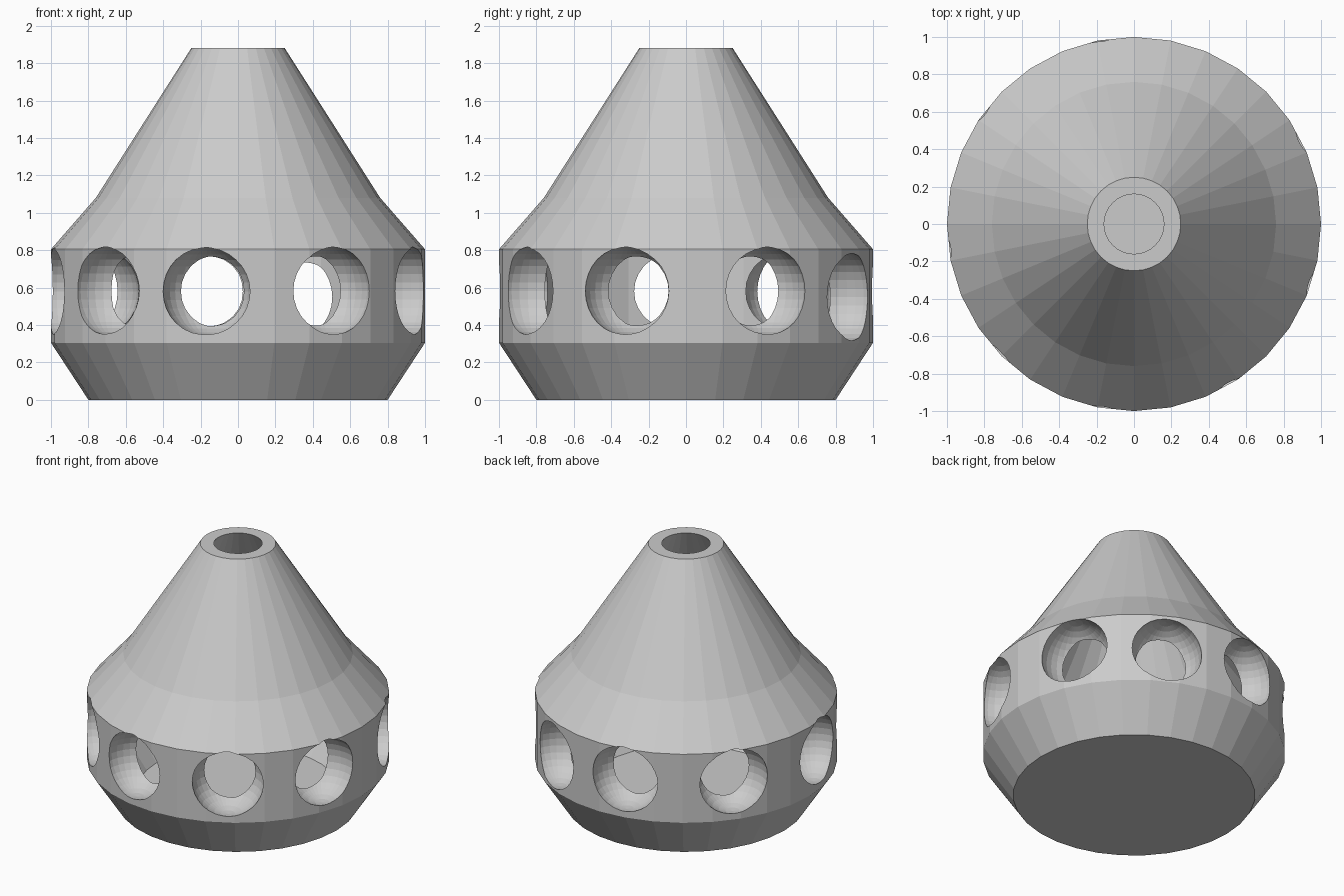
import bpy, bmesh
from math import sin, cos, pi, radians
from mathutils import Matrix

cube = bpy.data.objects.get("Cube")
if cube:
    bpy.data.objects.remove(cube)

grey = bpy.data.materials.new("light_grey")
grey.use_nodes = True
grey.diffuse_color = (0.6, 0.6, 0.6, 1)
grey.node_tree.nodes["Principled BSDF"].inputs["Base Color"].default_value = grey.diffuse_color


def make_object(name, bm):
    bmesh.ops.recalc_face_normals(bm, faces=bm.faces)
    mesh = bpy.data.meshes.new(name)
    bm.to_mesh(mesh)
    bm.free()
    mesh.materials.append(grey)
    obj = bpy.data.objects.new(name, mesh)
    bpy.context.collection.objects.link(obj)
    return obj


# Hollow faceted body: outer wall up, over the neck rim, inner wall down to the floor
SIDES = 32
profile = [(0.8, 0), (1, 0.305), (1, 0.805), (0.76, 1.08), (0.25, 1.88),
           (0.16, 1.88), (0.6, 1.07), (0.8, 0.8), (0.8, 0.3), (0.66, 0.1)]
bm = bmesh.new()
rings = [[bm.verts.new((r * cos(2 * pi * i / SIDES), r * sin(2 * pi * i / SIDES), z))
          for i in range(SIDES)] for r, z in profile]
for low, high in zip(rings, rings[1:]):
    for i in range(SIDES):
        j = (i + 1) % SIDES
        bm.faces.new((low[i], low[j], high[j], high[i]))
bm.faces.new(rings[0])
bm.faces.new(rings[-1])
body = make_object("hollow_body", bm)

# Ball-shaped cutters spaced unevenly round the band (angle from the front, height)
holes = [(-82, 0.58), (-45.6, 0.583), (-10, 0.58), (31, 0.582), (71, 0.582),
         (116, 0.582), (153, 0.55), (190.5, 0.58), (234, 0.58)]
bm = bmesh.new()
for angle, z in holes:
    a = radians(angle)
    place = Matrix.Translation((0.945 * sin(a), -0.945 * cos(a), z)) @ Matrix.Rotation(a, 4, "Z")
    bmesh.ops.create_uvsphere(bm, u_segments=32, v_segments=16, radius=0.238, matrix=place)
cutter = make_object("hole_cutter", bm)
cutter.hide_render = True

# Cut the round windows and keep the result as plain geometry
cut = body.modifiers.new("round_windows", "BOOLEAN")
cut.operation = "DIFFERENCE"
cut.solver = "EXACT"
cut.object = cutter
bpy.context.view_layer.update()
graph = bpy.context.evaluated_depsgraph_get()
body.data = bpy.data.meshes.new_from_object(body.evaluated_get(graph))
body.modifiers.clear()
bpy.data.objects.remove(cutter)
